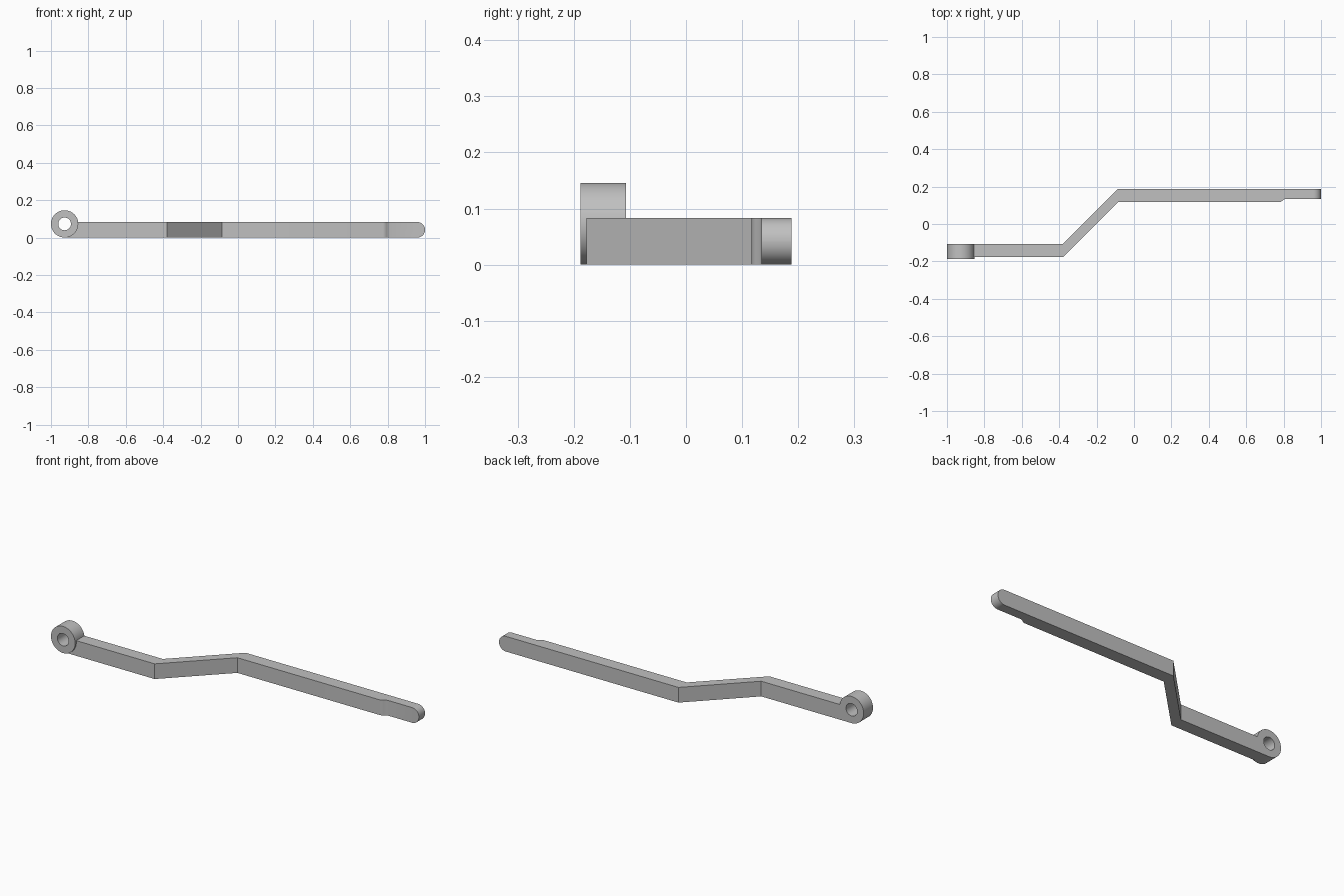
import bpy
import bmesh
from math import radians

cube = bpy.data.objects.get("Cube")
if cube:
    bpy.data.objects.remove(cube, do_unlink=True)

HEIGHT = 0.083
RING_X, RING_R, HOLE_R = -0.927, 0.073, 0.034
RING_FRONT, RING_BACK = -0.188, -0.107

grey = bpy.data.materials.new("plain grey")
grey.use_nodes = True
colour = (0.53, 0.53, 0.53, 1)
grey.diffuse_color = colour
grey.node_tree.nodes["Principled BSDF"].inputs["Base Color"].default_value = colour


def cylinder(name, radius, y0, y1):
    """Round part with its axis along y, centred on the ring."""
    bpy.ops.mesh.primitive_cylinder_add(
        vertices=64, radius=radius, depth=y1 - y0,
        location=(RING_X, (y0 + y1) / 2, RING_R), rotation=(radians(90), 0, 0))
    obj = bpy.context.object
    obj.name = name
    obj.data.materials.append(grey)
    return obj


def combine(target, other, operation):
    mod = target.modifiers.new(operation.title(), 'BOOLEAN')
    mod.operation = operation
    mod.solver = 'EXACT'
    mod.object = other
    bpy.context.view_layer.objects.active = target
    bpy.ops.object.modifier_apply(modifier=mod.name)
    bpy.data.objects.remove(other, do_unlink=True)


# Cranked bar: plan outline pulled up, with a thinned tip
outline = [
    (RING_X, -0.177), (-0.38, -0.177), (-0.086, 0.117),
    (0.775, 0.117), (0.785, 0.119), (0.793, 0.124), (0.801, 0.131), (0.812, 0.135),
    (1, 0.135), (1, 0.188), (-0.086, 0.188), (-0.38, -0.107), (RING_X, -0.107),
]
bm = bmesh.new()
base = bm.faces.new([bm.verts.new((x, y, 0)) for x, y in outline])
top = bmesh.ops.extrude_face_region(bm, geom=[base])["geom"]
bmesh.ops.translate(bm, vec=(0, 0, HEIGHT),
                    verts=[v for v in top if isinstance(v, bmesh.types.BMVert)])

# Half-round end at the tip
tip_edges = [e for e in bm.edges
             if all(v.co.x > 0.99 for v in e.verts)
             and abs(e.verts[0].co.z - e.verts[1].co.z) < 0.001]
bmesh.ops.bevel(bm, geom=tip_edges, offset=HEIGHT / 2 - 0.0002, segments=12,
                profile=0.5, affect='EDGES')
bmesh.ops.recalc_face_normals(bm, faces=bm.faces)
mesh = bpy.data.meshes.new("cranked_lever")
bm.to_mesh(mesh)
bm.free()
mesh.materials.append(grey)
lever = bpy.data.objects.new("cranked_lever", mesh)
bpy.context.collection.objects.link(lever)

# Pivot ring joined to the bar, then bored through
combine(lever, cylinder("pivot_ring", RING_R, RING_FRONT, RING_BACK), 'UNION')
combine(lever, cylinder("bore_cutter", HOLE_R, RING_FRONT - 0.1, RING_BACK + 0.1), 'DIFFERENCE')

bpy.ops.object.select_all(action='DESELECT')
lever.select_set(True)
bpy.context.view_layer.objects.active = lever
bpy.ops.object.shade_smooth_by_angle(angle=radians(35))
